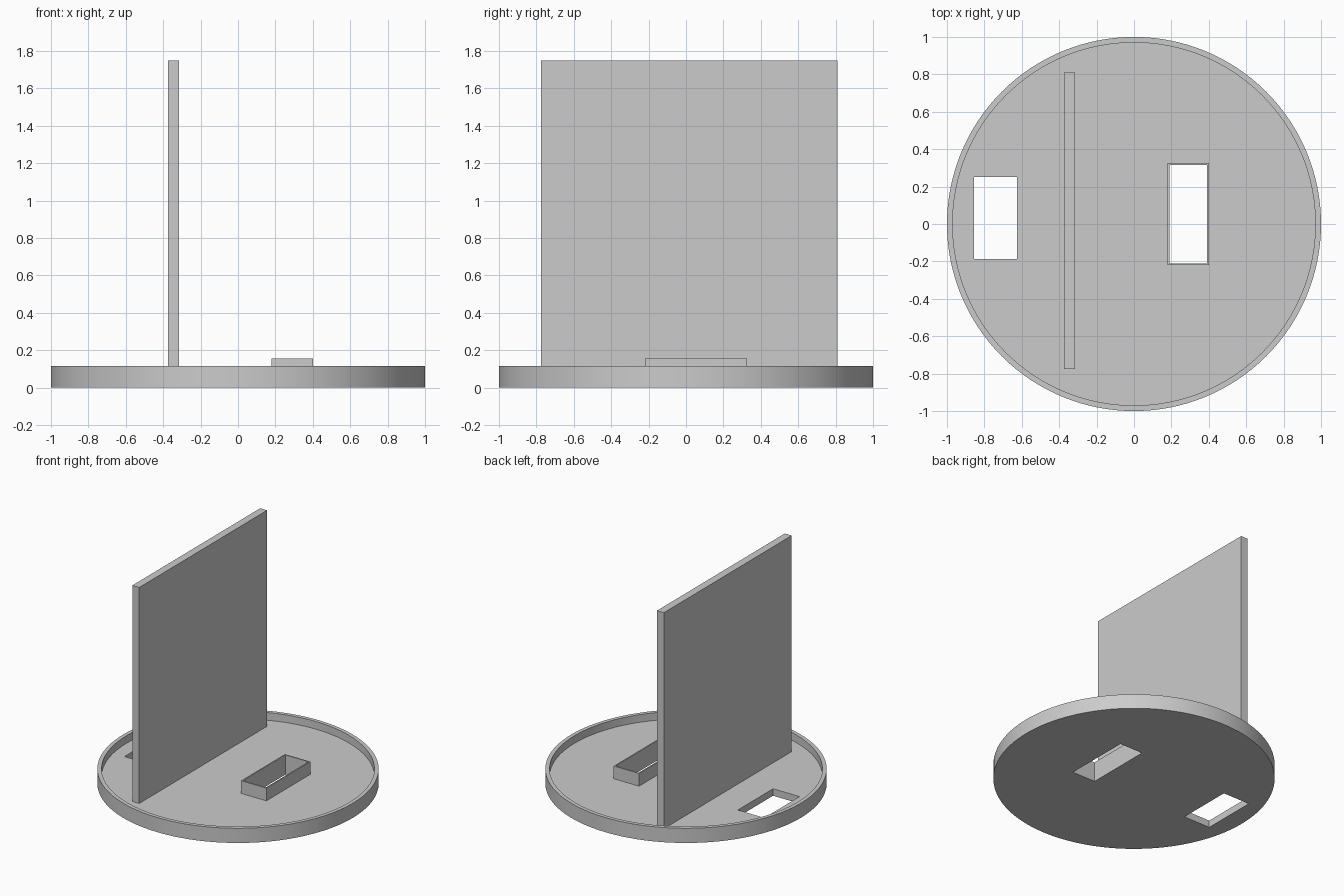
import bpy, bmesh, math
from mathutils import Matrix, Vector

if "Cube" in bpy.data.objects:
    bpy.data.objects.remove(bpy.data.objects["Cube"])

RIM_TOP, FLOOR, COLLAR_TOP, PANEL_TOP = 0.115, 0.055, 0.155, 1.75

grey = bpy.data.materials.new("light_grey")
grey.use_nodes = True
colour = (0.6, 0.6, 0.6, 1)
grey.diffuse_color = colour
next(n for n in grey.node_tree.nodes
     if n.type == "BSDF_PRINCIPLED").inputs["Base Color"].default_value = colour


def finish(name, bm):
    bmesh.ops.recalc_face_normals(bm, faces=bm.faces)
    mesh = bpy.data.meshes.new(name)
    bm.to_mesh(mesh)
    bm.free()
    mesh.materials.append(grey)
    obj = bpy.data.objects.new(name, mesh)
    bpy.context.collection.objects.link(obj)
    return obj


def box(name, low, high):
    low, high = Vector(low), Vector(high)
    bm = bmesh.new()
    bmesh.ops.create_cube(bm, size=1, matrix=Matrix.Translation((low + high) / 2)
                          @ Matrix.Diagonal((*(high - low), 1)))
    return finish(name, bm)


def select(obj):
    bpy.ops.object.select_all(action="DESELECT")
    obj.select_set(True)
    bpy.context.view_layer.objects.active = obj


def cut(obj, cutter):
    select(obj)
    mod = obj.modifiers.new("cut", "BOOLEAN")
    mod.operation, mod.solver, mod.object = "DIFFERENCE", "EXACT", cutter
    bpy.ops.object.modifier_apply(modifier=mod.name)


def tray(name, steps=128):
    # Round tray: bottom, outer wall, rim, inner wall and floor
    bm = bmesh.new()
    rings = []
    for r, z in [(1, 0), (1, RIM_TOP), (0.97, RIM_TOP), (0.97, FLOOR)]:
        rings.append([bm.verts.new((r * math.cos(a), r * math.sin(a), z))
                      for a in (math.tau * i / steps for i in range(steps))])
    for a, b in zip(rings, rings[1:]):
        for i in range(steps):
            j = (i + 1) % steps
            bm.faces.new((a[i], a[j], b[j], b[i]))
    bm.faces.new(rings[0])
    bm.faces.new(rings[-1])
    return finish(name, bm)


# Parts
base = tray("round_tray")
panel = box("upright_panel", (-0.375, -0.775, FLOOR), (-0.315, 0.81, PANEL_TOP))
collar = box("slot_collar", (0.18, -0.22, FLOOR), (0.4, 0.325, COLLAR_TOP))

# Rectangular openings
slot = box("slot_cutter", (0.19, -0.21, -0.1), (0.39, 0.315, 0.3))
window = box("window_cutter", (-0.855, -0.187, -0.1), (-0.625, 0.25, 0.3))
cut(base, slot)
cut(base, window)
cut(collar, slot)
for cutter in (slot, window):
    bpy.data.objects.remove(cutter)

# Smooth round walls with crisp edges
select(base)
bpy.ops.object.shade_smooth_by_angle(angle=math.radians(30))
